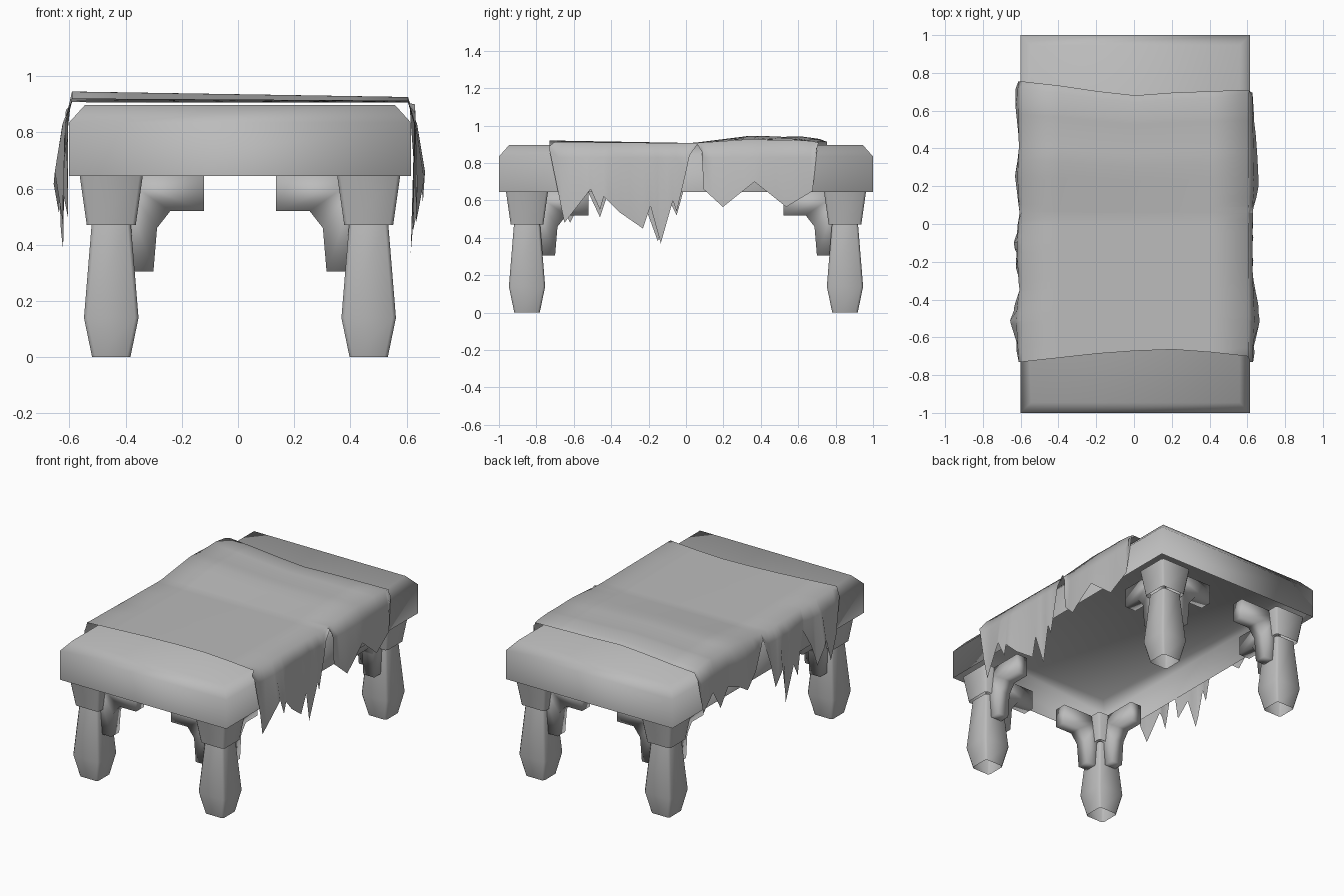
import bpy, bmesh, math

if "Cube" in bpy.data.objects:
    bpy.data.objects.remove(bpy.data.objects["Cube"])

grey = bpy.data.materials.new("plain_grey")
grey.use_nodes = True
tone = (0.5, 0.5, 0.5, 1)
grey.diffuse_color = tone
grey.node_tree.nodes["Principled BSDF"].inputs["Base Color"].default_value = tone

CX = 0.007          # table centre in x
LEG_X, LEG_Y = 0.458, 0.85


def finish(bm, name, angle):
    bmesh.ops.recalc_face_normals(bm, faces=bm.faces)
    mesh = bpy.data.meshes.new(name)
    bm.to_mesh(mesh)
    bm.free()
    mesh.materials.append(grey)
    obj = bpy.data.objects.new(name, mesh)
    bpy.context.collection.objects.link(obj)
    bpy.ops.object.select_all(action="DESELECT")
    obj.select_set(True)
    bpy.context.view_layer.objects.active = obj
    bpy.ops.object.shade_smooth_by_angle(angle=math.radians(angle))


def loft(bm, rings, start_cap=False, end_cap=False):
    """Skin a list of point rings, closing the chosen ends."""
    loops = [[bm.verts.new(p) for p in ring] for ring in rings]
    n = len(loops[0])
    for a, b in zip(loops, loops[1:]):
        for i in range(n):
            bm.faces.new((a[i], a[(i + 1) % n], b[(i + 1) % n], b[i]))
    if start_cap:
        bm.faces.new(loops[0])
    if end_cap:
        bm.faces.new(loops[-1])


def box_ring(hx, hy, z):
    return [(CX + sx * hx, sy * hy, z)
            for sx, sy in ((-1, -1), (1, -1), (1, 1), (-1, 1))]


def cut_ring(h, z, cx, cy, c=0.012):
    """Square ring with clipped corners."""
    k = h - c
    pts = [(-k, -h), (k, -h), (h, -k), (h, k), (k, h), (-k, h), (-h, k), (-h, -k)]
    return [(cx + x, cy + y, z) for x, y in pts]


def sample(table, y):
    """Linear interpolation in a sorted table of pairs."""
    for (y0, v0), (y1, v1) in zip(table, table[1:]):
        if y <= y1:
            return v0 + (v1 - v0) * (y - y0) / (y1 - y0)
    return table[-1][1]


# Hollow tabletop, open below, with a bevelled upper rim
bm = bmesh.new()
loft(bm, [box_ring(0.608, 1, 0.645), box_ring(0.608, 1, 0.835),
          box_ring(0.552, 0.945, 0.897)], end_cap=True)
finish(bm, "tabletop", 180)

# Stepped bracket outline: distance from leg centre, height
BRACKET = [(0.03, 0.645), (0.33, 0.645), (0.33, 0.52), (0.21, 0.52),
           (0.163, 0.46), (0.15, 0.305), (0.03, 0.305)]

for sx, side in ((-1, "right"), (1, "left")):
    for sy, end in ((-1, "front"), (1, "back")):
        x, y = CX + sx * LEG_X, sy * LEG_Y
        # Bulging leg, an open shell
        bm = bmesh.new()
        loft(bm, [cut_ring(h, z, x, y) for h, z in
                  ((0.068, 0), (0.097, 0.14), (0.07, 0.47))])
        finish(bm, f"{end}_{side}_leg", 60)
        # Tapered block above the leg
        bm = bmesh.new()
        loft(bm, [cut_ring(h, z, x, y) for h, z in ((0.087, 0.47), (0.112, 0.645))])
        finish(bm, f"{end}_{side}_leg_block", 60)
        # Two brackets reaching inward
        bm = bmesh.new()
        for along_x in (True, False):
            loft(bm, [[(x - sx * d, y + t, z) if along_x else (x + t, y - sy * d, z)
                       for d, z in BRACKET] for t in (-0.04, 0.04)], True, True)
        finish(bm, f"{end}_{side}_brackets", 180)

# Torn hems of the cloth: position along y, height
HEM_LEFT = [(-.73, .87), (-.65, .48), (-.51, .66), (-.46, .55), (-.44, .62),
            (-.36, .54), (-.23, .45), (-.19, .57), (-.135, .37), (-.07, .6),
            (-.05, .54), (0, .75), (.02, .84), (.065, .9), (.09, .86), (.1, .66),
            (.21, .565), (.39, .7), (.57, .565), (.72, .65), (.74, .88)]
HEM_RIGHT = [(-.73, .86), (-.68, .62), (-.62, .48), (-.53, .66), (-.46, .51),
             (-.41, .66), (-.35, .78), (-.3, .5), (-.23, .6), (-.15, .38),
             (-.1, .62), (-.05, .52), (0, .7), (.06, .88), (.15, .7), (.25, .62),
             (.33, .67), (.42, .7), (.51, .6), (.6, .74), (.7, .64), (.74, .88)]
# How far each hem stands out, and how high the cloth lies along y
FLARE_LEFT = [(-.74, .622), (-.5, .66), (-.25, .628), (.08, .622), (.2, .655),
              (.4, .645), (.74, .62)]
FLARE_RIGHT = [(-.74, .615), (-.5, .665), (-.35, .612), (-.13, .65), (.05, .612),
               (.25, .637), (.4, .612), (.68, .642), (.76, .612)]
LOFT = [(-.74, .016), (-.41, .01), (.035, .002), (.35, .043), (.5, .035),
        (.66, .04), (.74, .008)]


def top_height(x, y):
    return 0.905 + sample(LOFT, y) * (0.75 - 0.4 * x)


def side_points(sign, hem, flare, y):
    """Tip, waist and shoulder of one hanging side."""
    tip, out = sample(hem, y), sample(flare, y)
    edge = top_height(sign * 0.6, y)
    waist = max(0.83, (tip + edge) / 2)
    waist_out = 0.6 + (0.618 + 0.3 * (out - 0.618) - 0.6) * (edge - waist) / (edge - 0.83)
    low = max(0, 0.6 - tip)
    return [(sign * (out - 0.08 * low), tip), (sign * waist_out, waist),
            (sign * 0.598, edge)]


# Draped cloth
FRONT = [1, 1, 1, .97, .94, .92, .91, .93, .96, 1, 1]
BACK = [1.02, 1.02, 1.02, .99, .95, .92, .94, .95, .96, .95, .94]
rows = sorted({p[0] for p in HEM_LEFT + HEM_RIGHT})
bm = bmesh.new()
grid = []
for y in rows:
    section = side_points(-1, HEM_RIGHT, FLARE_RIGHT, y)
    section += [(x, top_height(x, y)) for x in (-0.4, -0.2, 0, 0.2, 0.4)]
    section += reversed(side_points(1, HEM_LEFT, FLARE_LEFT, y))
    scale = FRONT if y < 0 else BACK
    grid.append([bm.verts.new((CX + x, y * s, z)) for (x, z), s in zip(section, scale)])
for a, b in zip(grid, grid[1:]):
    for i in range(len(a) - 1):
        bm.faces.new((a[i], a[i + 1], b[i + 1], b[i]))
finish(bm, "cloth", 180)
